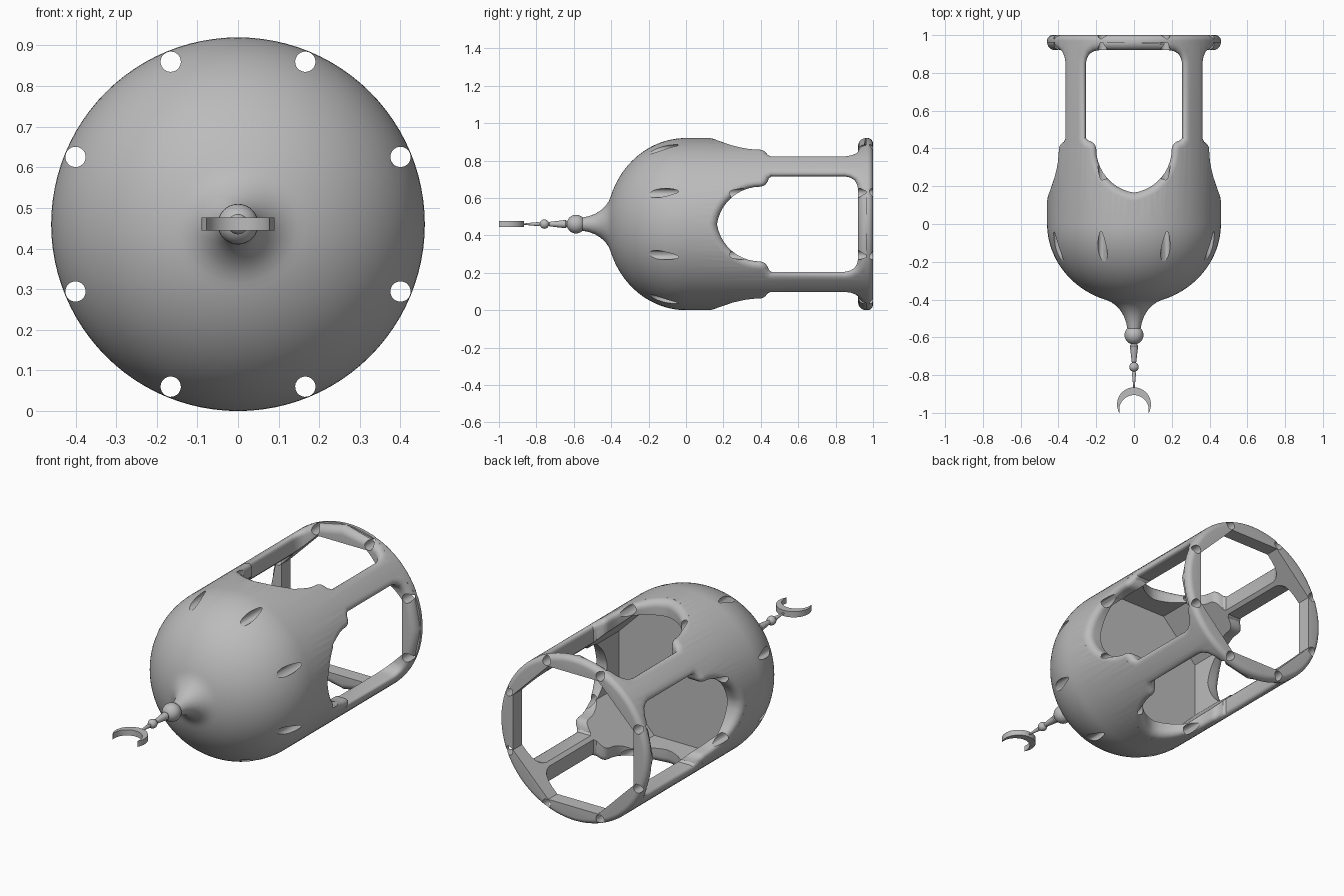
import bpy, bmesh, math
from mathutils import Vector, Matrix

cube = bpy.data.objects.get("Cube")
if cube:
    bpy.data.objects.remove(cube)

R, APOTHEM, F = 0.46, 0.373, 0.042   # outer radius, inner octagon, window fillet
BORE_CIRCLE = 0.433                  # distance of the long bores from the axis
AXIS = Vector((0, 0, R))             # the long axis runs along y at this height

grey = bpy.data.materials.new("plain grey")
grey.use_nodes = True
grey.diffuse_color = (0.5, 0.5, 0.5, 1)
grey.node_tree.nodes["Principled BSDF"].inputs["Base Color"].default_value = (0.5, 0.5, 0.5, 1)


def loft(name, rings, triangulate=False):
    """Closed solid through rings with equal point counts."""
    bm = bmesh.new()
    loops = [[bm.verts.new(p) for p in ring] for ring in rings]
    n = len(loops[0])
    for a, b in zip(loops, loops[1:]):
        for i in range(n):
            j = (i + 1) % n
            bm.faces.new((a[i], a[j], b[j], b[i]))
    bm.faces.new(loops[0][::-1])
    bm.faces.new(loops[-1])
    bmesh.ops.recalc_face_normals(bm, faces=bm.faces)
    if triangulate:
        bmesh.ops.triangulate(bm, faces=bm.faces)
    mesh = bpy.data.meshes.new(name)
    bm.to_mesh(mesh)
    bm.free()
    ob = bpy.data.objects.new(name, mesh)
    ob.location = AXIS
    bpy.context.collection.objects.link(ob)
    mesh.materials.append(grey)
    return ob


def ring(y, r, n, turn=0.0, cx=0.0, cz=0.0):
    return [(cx + r * math.cos(turn + math.tau * i / n), y,
             cz + r * math.sin(turn + math.tau * i / n)) for i in range(n)]


def lathe(name, profile, n):
    return loft(name, [ring(y, r, n) for y, r in profile])


def ball(y, r, steps=12):
    return [(y + r * math.cos(t), r * math.sin(t))
            for t in (math.pi * (0.1 + 0.8 * k / steps) for k in range(steps + 1))]


def smooth(ob):
    bpy.ops.object.select_all(action='DESELECT')
    ob.select_set(True)
    bpy.context.view_layer.objects.active = ob
    bpy.ops.object.shade_smooth_by_angle(angle=math.radians(32))


def cut(ob, cutter):
    mod = ob.modifiers.new("cut", 'BOOLEAN')
    mod.operation, mod.solver, mod.object = 'DIFFERENCE', 'EXACT', cutter
    mod.use_self = True
    bpy.context.view_layer.objects.active = ob
    bpy.ops.object.modifier_apply(modifier=mod.name)
    bpy.data.objects.remove(cutter)


# Domed body: rounded base edge, straight wall, dome, flare to the neck
E = 0.03
profile = [(1 - E + E * math.cos(t), R - E + E * math.sin(t))
           for t in (math.pi / 2 * k / 6 for k in range(7))]
for k in range(29):
    t = 1.25 * k / 28
    profile.append((-0.425 * math.sin(t), R * math.cos(t)))
profile += [(-0.413, 0.122), (-0.43, 0.098), (-0.455, 0.074), (-0.485, 0.055),
            (-0.52, 0.042), (-0.56, 0.034)]
body = lathe("domed_body", profile, 96)

# Octagonal hollow
corner = APOTHEM / math.cos(math.pi / 8)
cut(body, loft("hollow_cutter", [ring(y, corner, 8, math.pi / 8) for y in (0.06, 1.2)]))

# Eight long bores next to the corners of the hollow
for k in range(8):
    a = math.pi / 8 + math.pi / 4 * k
    cx, cz = BORE_CIRCLE * math.cos(a), BORE_CIRCLE * math.sin(a)
    cut(body, loft("bore_cutter", [ring(y, 0.025, 24, a + 0.05, cx, cz) for y in (-0.41, 1.21)]))

# Window outline: pointed arch, shoulder, straight side, rounded corner
half = []
for k in range(11):
    t = math.acos(0.035 / 0.235) * (1 - k / 10)
    half.append((0.235 * math.cos(t) - 0.035, 0.398 - 0.235 * math.sin(t)))
half += [(0.204, 0.413), (0.213, 0.427), (0.228, 0.437), (0.245, 0.443), (0.255, 0.457),
         (0.255, 0.85), (0.249, 0.877), (0.236, 0.9), (0.212, 0.915), (0.185, 0.92), (0, 0.92)]
outline = [Vector(p) for p in half] + [Vector((-x, y)) for x, y in half[-2:0:-1]]


def offset(points, d):
    out = []
    for i, p in enumerate(points):
        a = (p - points[i - 1]).normalized()
        b = (points[(i + 1) % len(points)] - p).normalized()
        m = (a + b).normalized()
        out.append(p + Vector((m.y, -m.x)) * d / max(m.dot(a), 0.6))
    return out


def window_cutter():
    """Straight inside, flaring in a quarter round towards the outer wall."""
    rings = [[(p.x, p.y, 0.2) for p in outline]]
    for k in range(7):
        t = math.pi / 2 * k / 6
        drop = F * (1 - math.sin(t))
        rings.append([(p.x, p.y, math.sqrt(R * R - p.x ** 2) - drop)
                      for p in offset(outline, F * (1 - math.cos(t)))])
    rings.append([(p.x, p.y, 0.6) for p in offset(outline, F)])
    return loft("window_cutter", rings, triangulate=True)


for k in range(4):
    cutter = window_cutter()
    cutter.data.transform(Matrix.Rotation(math.pi / 2 * k, 4, 'Y'))
    cut(body, cutter)
smooth(body)

# Finial: two balls on a tapering stem
stem = (ball(-0.588, 0.05) + [(-0.645, 0.022), (-0.73, 0.012)]
        + ball(-0.757, 0.025) + [(-0.79, 0.011), (-0.875, 0.003)])
smooth(lathe("finial_stem", stem, 32))


# Crescent: outer arc, then inner arc back, both meeting at the tips
def arc(cy, r, tip_x, tip_y, n=28):
    lo = math.atan2(tip_y - cy, tip_x)
    return [(r * math.cos(t), cy + r * math.sin(t))
            for t in (lo + (math.pi - 2 * lo) * k / n for k in range(n + 1))]


moon = arc(-0.955, 0.09, 0.078, -1.0) + arc(-0.984, 0.078, 0.077, -0.999)[::-1]
smooth(loft("crescent", [[(x, y, z) for x, y in moon] for z in (-0.016, 0.016)]))
